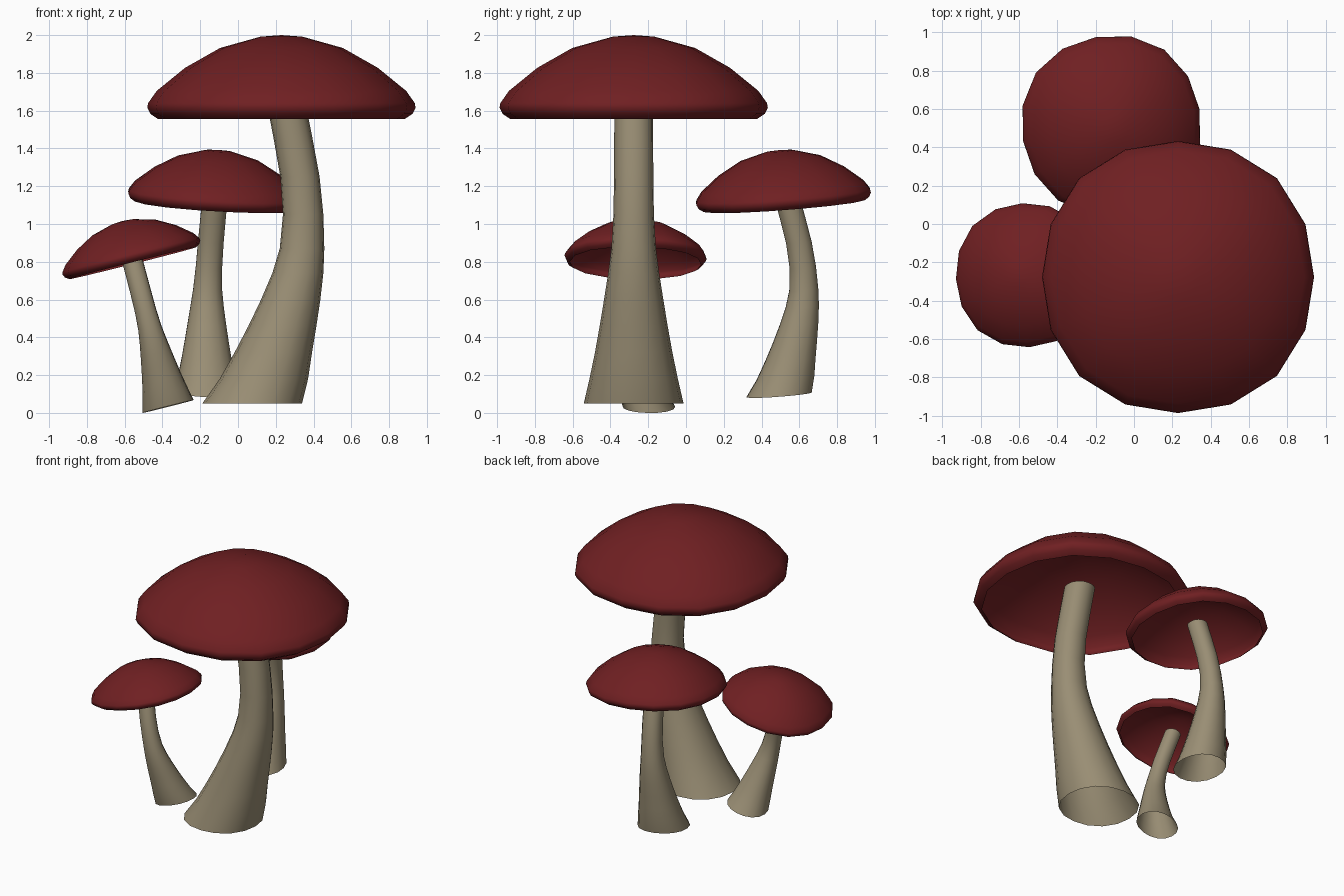
import bpy, bmesh, math
from mathutils import Vector, Matrix

if "Cube" in bpy.data.objects:
    bpy.data.objects.remove(bpy.data.objects["Cube"])

SIDES = 16

def material(name, rgb):
    m = bpy.data.materials.new(name)
    m.diffuse_color = (*rgb, 1)
    m.use_nodes = True
    m.node_tree.nodes["Principled BSDF"].inputs["Base Color"].default_value = m.diffuse_color
    return m

RED = material("cap_red", (0.16, 0.014, 0.016))
TAN = material("stem_tan", (0.32, 0.27, 0.175))

# (x offset, radius, height) rings, measured from the centre of the stem base
STEM = [(0, .264, 0), (.062, .234, .13), (.112, .205, .27), (.16, .18, .41),
        (.204, .157, .55), (.242, .135, .69), (.264, .118, .82), (.27, .107, 1.0),
        (.253, .104, 1.2), (.217, .103, 1.4), (.172, .102, 1.63)]
CAP_X = .155
# (radius, height): open shell, from the curled-in rim up to the crown
CAP = [(.655, 1.507), (.694, 1.533), (.71, 1.565), (.706, 1.59), (.66, 1.655),
       (.51, 1.777), (.325, 1.882), (.11, 1.942), (0, 1.95)]

def ring_point(x, r, z, i):
    """Point on a slightly squared circle."""
    a = math.tau * i / SIDES
    r *= 1 + .014 * (1 - math.cos(4 * a))
    return (x + r * math.cos(a), r * math.sin(a), z)

def loft(name, rings, mat, xform):
    """Skin a stack of horizontal rings; radius 0 closes to a point."""
    bm = bmesh.new()
    loops = []
    for x, r, z in rings:
        if r == 0:
            loops.append([bm.verts.new((x, 0, z))] * SIDES)
        else:
            loops.append([bm.verts.new(ring_point(x, r, z, i)) for i in range(SIDES)])
    for a, b in zip(loops, loops[1:]):
        for i in range(SIDES):
            j = (i + 1) % SIDES
            bm.faces.new(list(dict.fromkeys((a[i], a[j], b[j], b[i]))))
    bm.transform(xform)
    me = bpy.data.meshes.new(name)
    bm.to_mesh(me)
    bm.free()
    me.materials.append(mat)
    ob = bpy.data.objects.new(name, me)
    bpy.context.collection.objects.link(ob)
    bpy.ops.object.select_all(action='DESELECT')
    ob.select_set(True)
    bpy.context.view_layer.objects.active = ob
    bpy.ops.object.shade_smooth_by_angle(angle=math.radians(50))

def mushroom(name, base, width, height, turn, up):
    tilt = Vector((0, 0, 1)).rotation_difference(Vector(up)).to_matrix().to_4x4()
    xf = (Matrix.Translation(base) @ tilt
          @ Matrix.Rotation(math.radians(turn), 4, 'Z')
          @ Matrix.Diagonal((width, width, height, 1)))
    loft(name + "_stem", STEM, TAN, xf)
    loft(name + "_cap", [(CAP_X, r, z) for r, z in CAP], RED, xf)

mushroom("large", (.075, -.277, .05), 1.0, 1.0, 0, (0, 0, 1))
mushroom("medium", (-.163, .493, .096), .66, .663, 100, (.06, -.075, 1))
mushroom("small", (-.37, -.197, .034), .53, .518, -87, (-.252, .015, 1))
